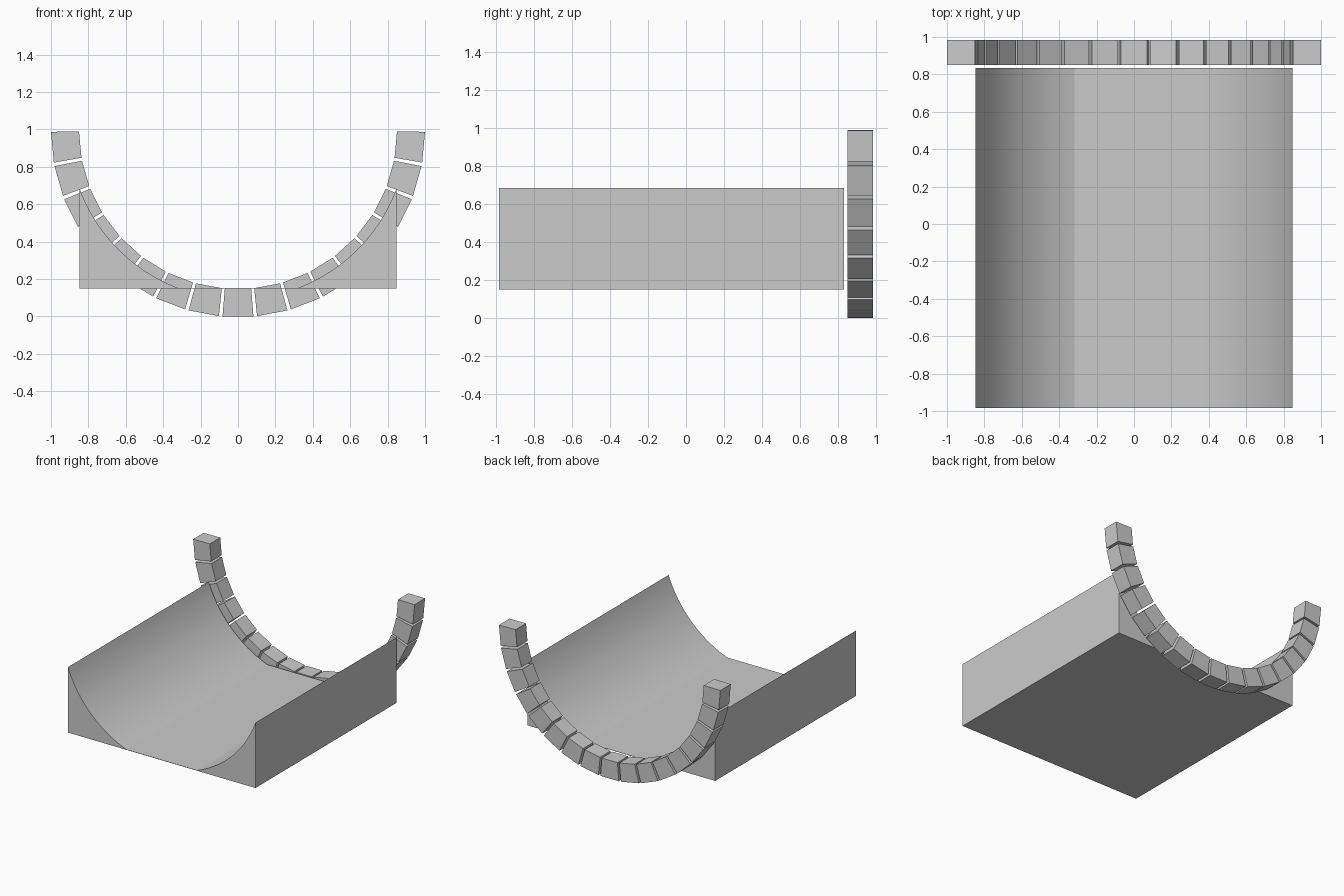
import bpy, bmesh
from math import sin, cos, acos, asin, pi, radians

if "Cube" in bpy.data.objects:
    bpy.data.objects.remove(bpy.data.objects["Cube"])

CZ = 0.997  # height of the shared arc centre


def prism(name, outline, y0, y1):
    """Extrude an x/z outline from y0 to y1 as a closed solid."""
    bm = bmesh.new()
    face = bm.faces.new([bm.verts.new((x, y0, z)) for x, z in outline])
    ext = bmesh.ops.extrude_face_region(bm, geom=[face])
    for v in ext["geom"]:
        if isinstance(v, bmesh.types.BMVert):
            v.co.y = y1
    bmesh.ops.recalc_face_normals(bm, faces=bm.faces)
    me = bpy.data.meshes.new(name)
    bm.to_mesh(me)
    bm.free()
    ob = bpy.data.objects.new(name, me)
    bpy.context.collection.objects.link(ob)
    return ob


# Ring of separate wedge blocks
COUNT, R_OUT, R_IN, GAP = 17, 1.0, 0.85, radians(1.1)
pitch = pi / COUNT
for i in range(COUNT):
    a, b = i * pitch + GAP / 2, (i + 1) * pitch - GAP / 2
    outline = [(-r * cos(t), CZ - r * sin(t))
               for r, t in ((R_OUT, a), (R_OUT, b), (R_IN, b), (R_IN, a))]
    prism(f"arch_block_{i + 1}", outline, 0.85, 0.985)

# Trough: box hollowed by a round channel, with a paper-thin flat floor
R, HALF, BOTTOM, FLOOR, STEPS = 0.903, 0.847, 0.15, 0.152, 24
t0, t1 = acos(HALF / R), asin((CZ - FLOOR) / R)
arc = []
for i in range(STEPS + 1):
    t = t0 + (t1 - t0) * i / STEPS
    arc.append((R * cos(t), CZ - R * sin(t)))
outline = [(-HALF, BOTTOM), (HALF, BOTTOM)] + arc + [(-x, z) for x, z in reversed(arc)]
trough = prism("trough", outline, -0.985, 0.833)
bpy.context.view_layer.objects.active = trough
trough.select_set(True)
bpy.ops.object.shade_smooth_by_angle(angle=radians(12))
